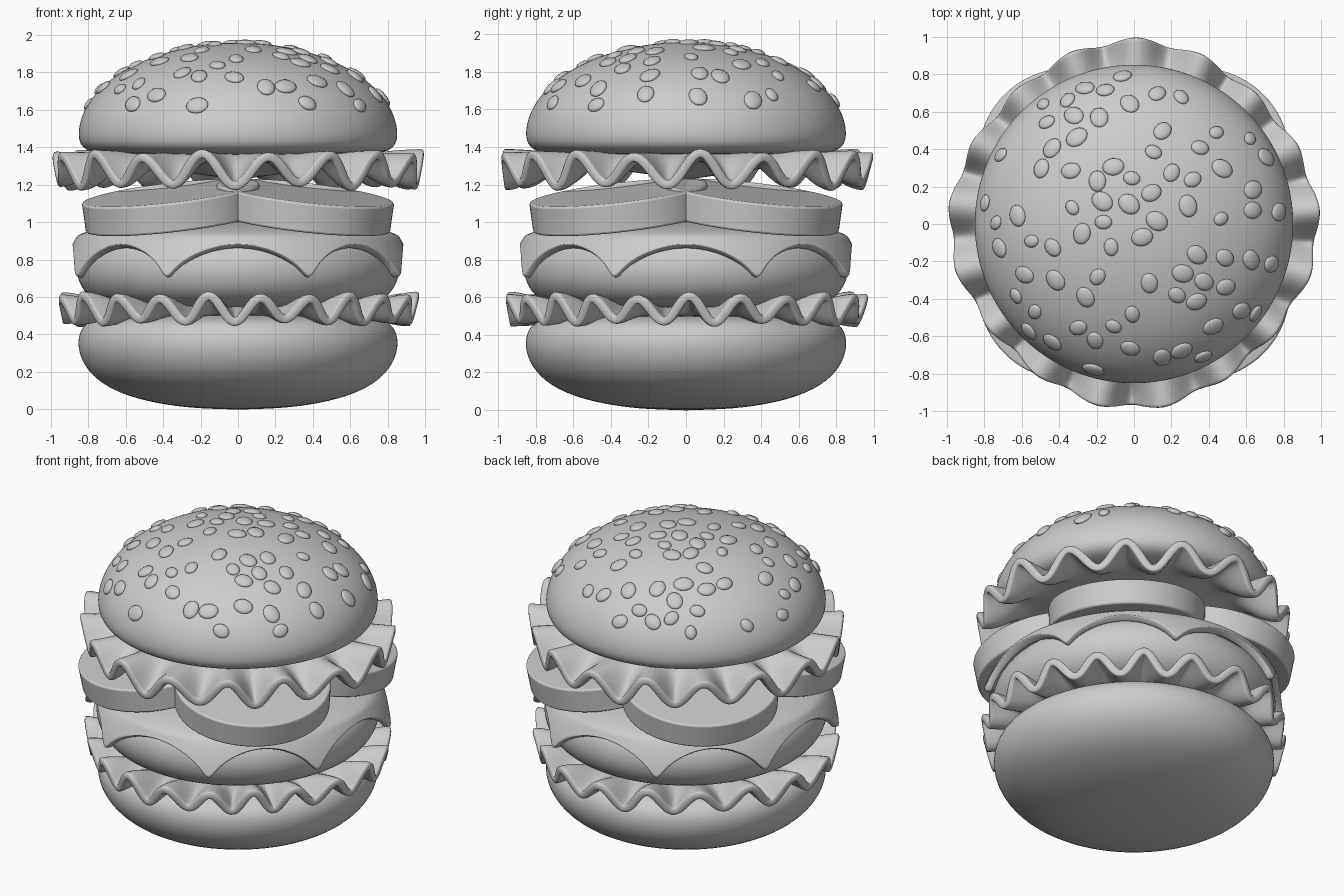
import bpy, bmesh, math, random
from math import sin, cos, pi, radians, degrees
from mathutils import Vector, Matrix

cube = bpy.data.objects.get("Cube")
if cube:
    bpy.data.objects.remove(cube, do_unlink=True)

grey = bpy.data.materials.new("clay_grey")
grey.use_nodes = True
colour = (0.6, 0.6, 0.6, 1)
grey.diffuse_color = colour
grey.node_tree.nodes["Principled BSDF"].inputs["Base Color"].default_value = colour


def add_object(name, bm, levels=0, thickness=0):
    """Turn a bmesh into a smooth object, optionally thickened and subdivided."""
    bmesh.ops.recalc_face_normals(bm, faces=bm.faces)
    mesh = bpy.data.meshes.new(name)
    bm.to_mesh(mesh)
    bm.free()
    mesh.materials.append(grey)
    for face in mesh.polygons:
        face.use_smooth = True
    obj = bpy.data.objects.new(name, mesh)
    bpy.context.collection.objects.link(obj)
    if thickness:
        solid = obj.modifiers.new("Thickness", "SOLIDIFY")
        solid.thickness = thickness
        solid.offset = 0
    if levels:
        sub = obj.modifiers.new("Smooth", "SUBSURF")
        sub.levels = sub.render_levels = levels
    return obj


def round_surface(name, rings, segments, point, **options):
    """Sweep point(ring, angle) -> (radius, z) around the vertical axis."""
    bm = bmesh.new()
    loops = []
    for ring in rings:
        loop = []
        for i in range(segments):
            angle = 2 * pi * i / segments
            r, z = point(ring, angle)
            loop.append(bm.verts.new((r * cos(angle), r * sin(angle), z)))
        loops.append(loop)
    for a, b in zip(loops, loops[1:]):
        for i in range(segments):
            j = (i + 1) % segments
            bm.faces.new((a[i], a[j], b[j], b[i]))
    bmesh.ops.remove_doubles(bm, verts=bm.verts, dist=1e-5)
    return add_object(name, bm, **options)


def lathe(name, profile):
    return round_surface(name, profile, 64, lambda p, angle: p, levels=2)


def ruffled_leaf(name, waves, drift, phase, radius, z_core, z_inner, z_edge, height):
    """Thin leaf with a rippling rim; drift bunches the waves to one side."""
    def point(t, angle):
        ripple = cos(waves * angle + drift * sin(angle + pi / 4) - phase)
        swell = 1 + 0.15 * sin(7 * angle + 1)
        rise = min(max((t - 0.66) / 0.32, 0), 1)
        rise = rise * rise * (3 - 2 * rise)
        edge = radius + 0.02 * cos(4 * angle) + 0.016 * ripple * rise
        z = z_inner + (z_edge - z_inner) * rise + height * swell * rise * ripple
        z -= (z_inner - z_core) * max(1 - t / 0.66, 0)
        return t * edge, z
    rings = [0, 0.3, 0.55, 0.66, 0.72, 0.77, 0.82, 0.87, 0.92, 0.96, 0.985, 1]
    round_surface(name, rings, waves * 10, point, levels=1, thickness=0.05)


# Buns
lathe("bottom_bun", [(0, -0.003), (0.3, 0.008), (0.55, 0.053), (0.73, 0.13),
                     (0.825, 0.23), (0.86, 0.33), (0.85, 0.42),
                     (0.79, 0.485), (0.6, 0.51), (0, 0.51)])
BUN_R, BUN_Z, BUN_H = 0.856, 1.46, 0.5
dome = [(BUN_R * cos(pi / 24 * i), BUN_Z + BUN_H * sin(pi / 24 * i)) for i in range(12)]
lathe("top_bun", [(0, 1.36), (0.6, 1.36), (0.77, 1.365), (0.84, 1.4)]
      + dome + [(0, BUN_Z + BUN_H)])

# Lettuce
ruffled_leaf("lower_lettuce", 20, 1.7, radians(90), 0.935, 0.525, 0.525, 0.535, 0.067)
ruffled_leaf("upper_lettuce", 17, 0, radians(76), 0.963, 1.25, 1.345, 1.278, 0.083)

# Patty
lathe("patty", [(0, 0.53), (0.6, 0.535), (0.75, 0.565), (0.83, 0.63), (0.867, 0.72),
                (0.862, 0.81), (0.82, 0.89), (0.74, 0.925), (0, 0.93)])


# Melted cheese with eight drips, draped over the patty
def cheese_point(ring, angle):
    kind, t = ring
    if kind == "top":
        return t, 0.985 - 0.05 * (t / 0.78) ** 4
    a = abs((degrees(angle) + 45) % 90 - 45)
    u = (a + 24) / 48 if a < 24 else (a - 24) / 42
    arch = (math.sqrt(sin(pi * u) ** 2 + 0.02) - 0.141) / 0.87
    edge = 0.685 + 0.185 * max(arch, 0) ** 0.5
    z = 0.915 + (edge - 0.915) * t
    return 0.93 - 0.105 * (max(z - 0.69, 0) / 0.25) ** 1.5, z


cheese_rings = [("top", r) for r in (0, 0.4, 0.65, 0.74, 0.79)]
cheese_rings += [("side", t) for t in (0, 0.2, 0.4, 0.6, 0.8, 0.93, 1)]
round_surface("cheese", cheese_rings, 180, cheese_point, levels=1, thickness=0.045)

# Four tomato slices, each tipping outwards
for side_x, name_x in ((1, "left"), (-1, "right")):
    for side_y, name_y in ((-1, "front"), (1, "back")):
        up = Vector((side_x * 0.115, side_y * 0.115, 1)).normalized()
        tilt = Vector((0, 0, 1)).rotation_difference(up).to_matrix().to_4x4()
        bm = bmesh.new()
        bmesh.ops.create_cone(bm, cap_ends=True, segments=80, radius1=0.473,
                              radius2=0.477, depth=0.16)
        place = Matrix.Translation((side_x * 0.352, side_y * 0.352, 1.078)) @ tilt
        bmesh.ops.transform(bm, matrix=place, verts=bm.verts)
        slice_obj = add_object(f"tomato_{name_y}_{name_x}", bm)
        bevel = slice_obj.modifiers.new("Soft edge", "BEVEL")
        bevel.width, bevel.segments = 0.012, 3
        bpy.ops.object.select_all(action="DESELECT")
        slice_obj.select_set(True)
        bpy.context.view_layer.objects.active = slice_obj
        bpy.ops.object.shade_smooth_by_angle(angle=radians(35))

# Sesame seeds scattered over the dome
random.seed(4)
bm = bmesh.new()
spots = []
for attempt in range(900):
    r = 0.81 * math.sqrt(random.random())
    angle = random.uniform(0, 2 * pi)
    spot = Vector((r * cos(angle), r * sin(angle),
                   BUN_Z + BUN_H * math.sqrt(1 - (r / BUN_R) ** 2)))
    if len(spots) >= 78 or any((spot - s).length < 0.11 for s in spots):
        continue
    spots.append(spot)
    normal = Vector((spot.x / BUN_R ** 2, spot.y / BUN_R ** 2,
                     (spot.z - BUN_Z) / BUN_H ** 2)).normalized()
    turn = Vector((0, 0, 1)).rotation_difference(normal).to_matrix().to_4x4()
    size = random.uniform(0.8, 1.2)
    shape = Matrix.Diagonal((0.052 * size, 0.042 * size, 0.018, 1))
    spin = Matrix.Rotation(random.uniform(0, pi), 4, "Z")
    bmesh.ops.create_uvsphere(bm, u_segments=16, v_segments=8, radius=1,
                              matrix=Matrix.Translation(spot) @ turn @ spin @ shape)
add_object("sesame_seeds", bm)
